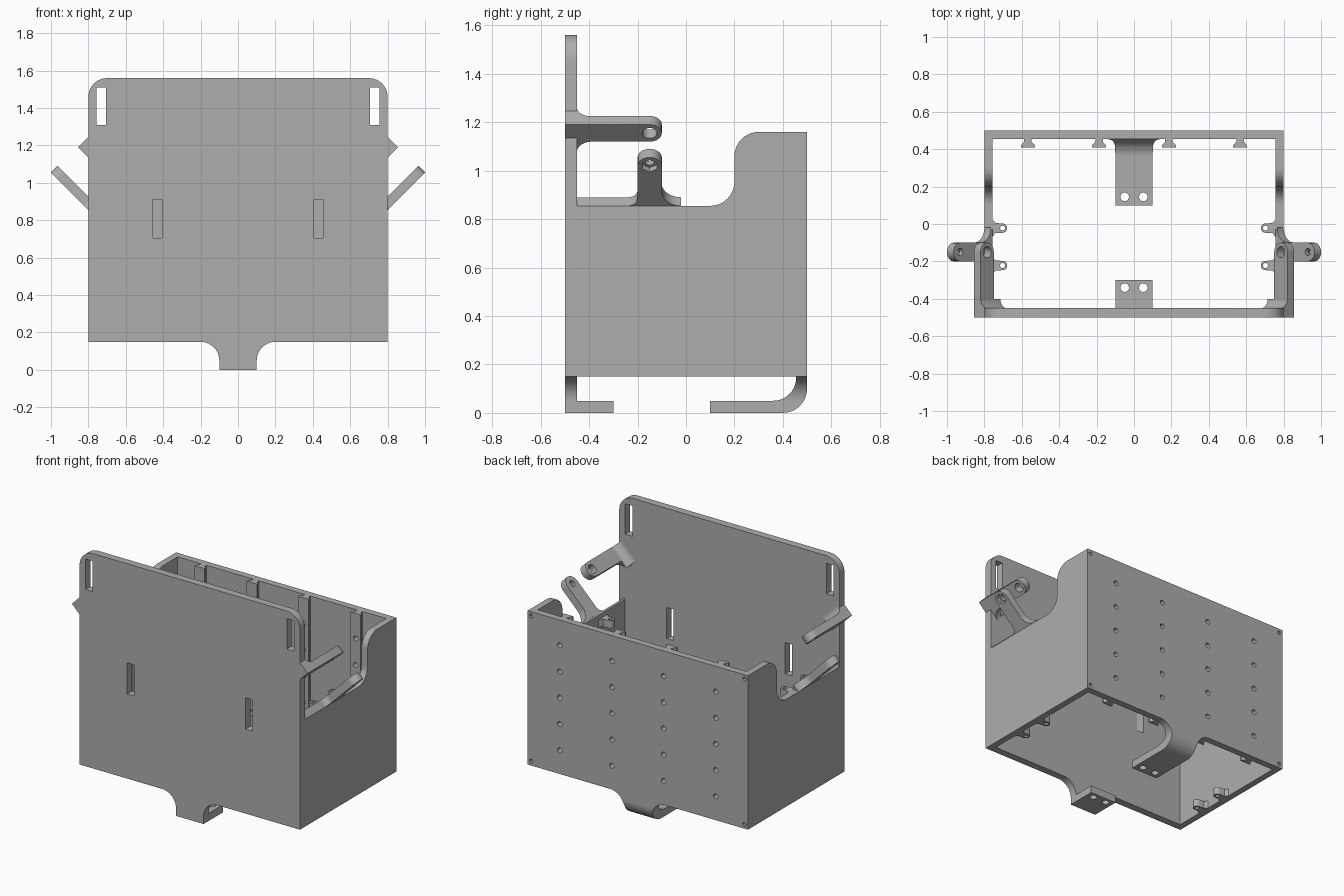
import bpy, bmesh, math
from mathutils import Matrix, Vector

old = bpy.data.objects.get("Cube")
if old:
    bpy.data.objects.remove(old, do_unlink=True)

grey = bpy.data.materials.new("plain_grey")
grey.use_nodes = True
colour = (0.42, 0.42, 0.42, 1)
grey.diffuse_color = colour
grey.node_tree.nodes["Principled BSDF"].inputs["Base Color"].default_value = colour

X, Y, Z = Vector((1, 0, 0)), Vector((0, 1, 0)), Vector((0, 0, 1))
U = (X + Z).normalized()      # slope of the hinge arms
N = (Z - X).normalized()      # across the hinge arms
parts = []


def arc(cx, cy, r, start, end, steps=10):
    angles = [math.radians(start + (end - start) * i / steps) for i in range(steps + 1)]
    return [(cx + r * math.cos(a), cy + r * math.sin(a)) for a in angles]


def circle(cx, cy, r, sides=24):
    return arc(cx, cy, r, 0, 360, sides)[:-1]


def rect(x0, y0, x1, y1):
    return [(x0, y0), (x1, y0), (x1, y1), (x0, y1)]


def bake(obj):
    """Replace the object's mesh with its evaluated mesh."""
    deps = bpy.context.evaluated_depsgraph_get()
    mesh = bpy.data.meshes.new_from_object(obj.evaluated_get(deps))
    obj.modifiers.clear()
    obj.data = mesh


def plate(name, loops, low, high, axes, origin=(0, 0, 0), mirror=False):
    """Extrude an outline with holes along the third axis, from low to high."""
    curve = bpy.data.curves.new(name, 'CURVE')
    curve.dimensions = '2D'
    curve.fill_mode = 'BOTH'
    curve.extrude = (high - low) / 2
    for loop in loops:
        spline = curve.splines.new('POLY')
        spline.points.add(len(loop) - 1)
        for point, (a, b) in zip(spline.points, loop):
            point.co = (a, b, 0, 1)
        spline.use_cyclic_u = True
    temp = bpy.data.objects.new(name, curve)
    bpy.context.collection.objects.link(temp)
    deps = bpy.context.evaluated_depsgraph_get()
    mesh = bpy.data.meshes.new_from_object(temp.evaluated_get(deps))
    bpy.data.objects.remove(temp, do_unlink=True)

    frame = Matrix(axes).transposed().to_4x4()
    frame.translation = Vector(origin) + axes[2] * (low + high) / 2
    bm = bmesh.new()
    bm.from_mesh(mesh)
    bm.transform(frame)
    bmesh.ops.remove_doubles(bm, verts=bm.verts, dist=1e-5)
    bmesh.ops.recalc_face_normals(bm, faces=bm.faces)
    bm.to_mesh(mesh)
    bm.free()
    mesh.materials.clear()
    mesh.materials.append(grey)
    obj = bpy.data.objects.new(name, mesh)
    bpy.context.collection.objects.link(obj)
    if mirror:
        mod = obj.modifiers.new("mirror", 'MIRROR')
        mod.use_mirror_merge = False
        bake(obj)
    parts.append(obj)
    return obj


def boolean(obj, cutter, operation):
    mod = obj.modifiers.new("cut", 'BOOLEAN')
    mod.object, mod.operation, mod.solver = cutter, operation, 'EXACT'
    bpy.context.view_layer.update()
    bake(obj)
    parts.remove(cutter)
    bpy.data.objects.remove(cutter, do_unlink=True)


FRONT, SIDE, TOP = (X, Z, Y), (Y, Z, X), (X, Y, Z)
FLOOR, WALL_TOP, LEDGE = 0.15, 1.16, 0.855
INNER_X, INNER_Y = 0.757, 0.455

# Tall front plate with rounded top corners and strap slots
outline = [(-0.8, FLOOR), (0.8, FLOOR)] + arc(0.7, 1.46, 0.1, 0, 90) + arc(-0.7, 1.46, 0.1, 90, 180)
slots = []
for s in (-1, 1):
    slots.append(rect(s * 0.705, 1.31, s * 0.757, 1.51))
    slots.append(rect(s * 0.405, 0.705, s * 0.455, 0.91))
plate("front_plate", [outline] + slots, -0.5, -0.45, FRONT)

# Back wall with a grid of screw holes and small corner holes
columns = (-0.567, -0.187, 0.187, 0.567)
rows = [0.306 + 0.172 * i for i in range(5)]
screw_holes = [circle(x, z, 0.017, 16) for x in columns for z in rows]
corner_holes = [circle(x, z, 0.013, 12) for x in (-0.775, 0.775) for z in (0.178, 1.132)]
plate("back_wall", [rect(-0.8, FLOOR, 0.8, WALL_TOP)] + screw_holes + corner_holes,
      INNER_Y, 0.5, FRONT)

# Dovetail rails inside the back wall
for x in columns:
    rail = plate("dovetail_rail",
                 [[(x - 0.02, INNER_Y), (x - 0.02, 0.44), (x - 0.037, 0.42), (x - 0.037, 0.41),
                   (x + 0.037, 0.41), (x + 0.037, 0.42), (x + 0.02, 0.44), (x + 0.02, INNER_Y)]],
                 FLOOR, WALL_TOP, TOP)
    drill = plate("drill", [circle(x, z, 0.017, 16) for z in rows], 0.3, 0.6, FRONT)
    boolean(rail, drill, 'DIFFERENCE')

# Side walls with a swept-down top edge
side = [(-0.45, FLOOR), (INNER_Y, FLOOR), (INNER_Y, WALL_TOP)]
side += arc(0.3, 1.06, 0.1, 90, 180) + arc(0.1, 0.955, 0.1, 0, -90) + [(-0.45, LEDGE)]
plate("side_wall", [side], INNER_X, 0.8, SIDE, mirror=True)

# Sloped ridge on the low part of each side wall
ridge = [(INNER_X, LEDGE), (0.8, LEDGE), (0.765, 0.89), (INNER_X, 0.882)]
plate("wall_ridge", [ridge], -0.45, -0.03, FRONT, mirror=True)

# Lower hinge arms: round hole on the inside, hexagonal nut pocket on the outside
arm = arc(0.08, -0.02, 0.08, 180, 270) + arc(0.233, -0.15, 0.05, 90, -90)
arm += arc(0.04, -0.24, 0.04, 90, 180)
lower_axes, lower_origin = (U, Y, N), (0.8, 0, LEDGE)
plate("lower_arm_outer", [arm, circle(0.233, -0.15, 0.035, 6)], 0, 0.025,
      lower_axes, lower_origin, True)
plate("lower_arm_inner", [arm, circle(0.233, -0.15, 0.02)], 0.025, 0.05,
      lower_axes, lower_origin, True)

# Upper hinge arms, filleted into the front plate
upper_origin = (0.785, 0, 1.12)
arm = [(-0.06, -0.5), (0.1, -0.5)] + arc(0.05, -0.15, 0.05, 0, 180, 16)
arm += arc(-0.06, -0.39, 0.06, 0, -90)
plate("upper_arm", [arm, circle(0.05, -0.15, 0.03)], 0, 0.05, (U, Y, N), upper_origin, True)
fillet = [(-0.5, 0.05), (-0.5, 0.1)] + arc(-0.4, 0.1, 0.05, 180, 270)
plate("upper_arm_fillet", [fillet], -0.05, 0.1, (Y, N, U), upper_origin, True)

# Small screw lugs inside the side walls, near the bottom and the ledge
for y in (-0.022, -0.222):
    lug = [(0.76, y + 0.05), (0.74, y + 0.027)] + arc(0.703, y, 0.025, 90, 270)
    lug += [(0.74, y - 0.027), (0.76, y - 0.05)]
    for z in (FLOOR, LEDGE - 0.05):
        plate("screw_lug", [lug, circle(0.703, y, 0.013, 16)], z, z + 0.05, TOP, mirror=True)

# Front and rear mounting feet: bent strips trimmed to a flared outline
front_foot = [(-0.5, 0), (-0.3, 0), (-0.3, 0.05), (-0.45, 0.05), (-0.45, FLOOR), (-0.5, FLOOR)]
rear_foot = [(0.1, 0)] + arc(0.4, 0.1, 0.1, -90, 0) + [(0.5, FLOOR), (INNER_Y, FLOOR)]
rear_foot += arc(0.36, 0.145, 0.095, 0, -90) + [(0.1, 0.05)]
right_flare = [(0.1, -0.02)] + arc(0.2, 0.05, 0.1, 180, 90) + [(0.2, 0.2)]
flare = right_flare + [(-x, z) for x, z in reversed(right_flare)]
for name, profile, hole_y in (("front_foot", front_foot, -0.34), ("rear_foot", rear_foot, 0.145)):
    foot = plate(name, [profile], -0.25, 0.25, SIDE)
    boolean(foot, plate("trim", [flare], -0.7, 0.7, FRONT), 'INTERSECT')
    drill = plate("drill", [circle(x, hole_y, 0.023) for x in (-0.05, 0.05)], -0.1, 0.1, TOP)
    boolean(foot, drill, 'DIFFERENCE')

# Smooth the curved faces and keep the edges sharp
bpy.ops.object.select_all(action='DESELECT')
for obj in parts:
    obj.select_set(True)
bpy.context.view_layer.objects.active = parts[0]
bpy.ops.object.shade_smooth_by_angle(angle=math.radians(30))
